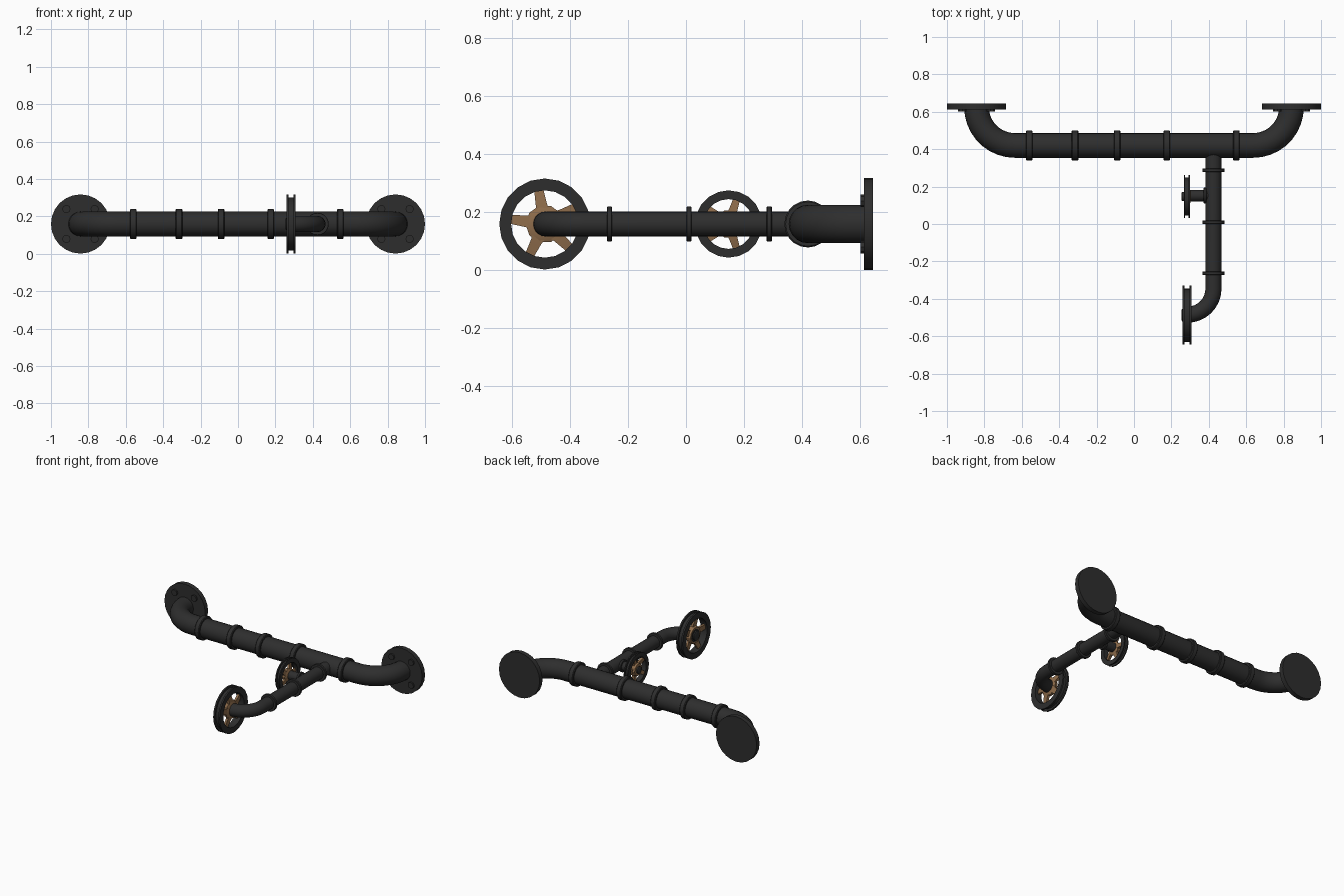
import bpy, bmesh, math
from mathutils import Vector, Matrix

if "Cube" in bpy.data.objects:
    bpy.data.objects.remove(bpy.data.objects["Cube"])

ZC = 0.159          # height of every pipe axis


def material(name, col):
    m = bpy.data.materials.new(name)
    m.diffuse_color = (*col, 1)
    m.use_nodes = True
    m.node_tree.nodes["Principled BSDF"].inputs["Base Color"].default_value = m.diffuse_color
    return m


IRON = material("black_iron", (0.027, 0.027, 0.027))
BRASS = material("aged_brass", (0.27, 0.15, 0.07))


def finish(bm, name, mat):
    bmesh.ops.recalc_face_normals(bm, faces=bm.faces)
    me = bpy.data.meshes.new(name)
    bm.to_mesh(me)
    bm.free()
    me.materials.append(mat)
    me.shade_smooth()
    me.set_sharp_from_angle(angle=math.radians(32))
    ob = bpy.data.objects.new(name, me)
    bpy.context.collection.objects.link(ob)
    return ob


def skin(bm, rings, closed=False):
    n = len(rings[0])
    pairs = list(zip(rings, rings[1:])) + ([(rings[-1], rings[0])] if closed else [])
    for a, b in pairs:
        for i in range(n):
            j = (i + 1) % n
            bm.faces.new((a[i], a[j], b[j], b[i]))
    if not closed:
        bm.faces.new(rings[0])
        bm.faces.new(rings[-1])


def pipe(name, path, radius, sides=20):
    """Sweep a circle along a path lying in the horizontal plane."""
    bm = bmesh.new()
    pts = [Vector((x, y, ZC)) for x, y in path]
    rings = []
    for i, p in enumerate(pts):
        t = (pts[min(i + 1, len(pts) - 1)] - pts[max(i - 1, 0)]).normalized()
        s = t.cross(Vector((0, 0, 1)))
        rings.append([bm.verts.new(p + radius * (s * math.cos(a) + Vector((0, 0, math.sin(a)))))
                      for a in (2 * math.pi * k / sides for k in range(sides))])
    skin(bm, rings)
    return finish(bm, name, IRON)


def lathe(name, profile, centre, axis, sides=20, mat=IRON, closed=False):
    """Turn (offset along axis, radius) points about the x or y axis."""
    bm = bmesh.new()
    rings = []
    for d, r in profile:
        ring = []
        for k in range(sides):
            a = 2 * math.pi * k / sides
            u, w = r * math.cos(a), r * math.sin(a)
            ring.append(bm.verts.new(Vector(centre) + Vector((d, u, w) if axis == 'x' else (u, d, w))))
        rings.append(ring)
    skin(bm, rings, closed)
    return finish(bm, name, mat)


def collar(name, centre, axis, r, half):
    b = half * 0.25
    return lathe(name, [(-half, r - b), (-half + b, r), (half - b, r), (half, r - b)], centre, axis)


def arc(cx, cy, r, a0, a1, n):
    return [(cx + r * math.cos(math.radians(a0 + (a1 - a0) * i / n)),
             cy + r * math.sin(math.radians(a0 + (a1 - a0) * i / n))) for i in range(n + 1)]


# main pipe with an elbow at each end
left = [(-0.842, 0.62)] + arc(-0.637, 0.625, 0.205, 180, 270, 9)
pipe("main_pipe", left + [(-x, y) for x, y in reversed(left)], 0.066)
for i, x in enumerate((-0.56, -0.315, -0.09, 0.175, 0.547)):
    collar(f"main_collar_{i}", (x, 0.42, ZC), 'x', 0.081, 0.018)

# wall flanges and bolts
for side, s in (("left", -1), ("right", 1)):
    x = 0.842 * s
    lathe(f"{side}_flange", [(0.613, 0.158), (0.645, 0.158)], (x, 0, ZC), 'y', 24)
    for k, (dx, dz) in enumerate(((1, 1), (1, -1), (-1, 1), (-1, -1))):
        lathe(f"{side}_bolt_{k}", [(0.602, 0.022), (0.62, 0.022)],
              (x + dx * 0.076, 0, ZC + dz * 0.08), 'y', 8)

# branch pipe with its bend and collars
BX = 0.425
pipe("branch_pipe", [(BX, 0.40), (BX, 0.29)] + arc(0.285, -0.345, 0.14, 0, -90, 8)
     + [(0.265, -0.485)], 0.043)
for i, y in enumerate((0.287, 0.01, -0.264)):
    collar(f"branch_collar_{i}", (BX, y, ZC), 'y', 0.06, 0.009)


def wheel(name, centre, R, phase, half):
    """Grooved rim, dished five-spoke brass centre and an iron hub."""
    inner, groove = R * 0.74, R - 0.014
    lip = half * 0.45
    lathe(f"{name}_rim", [(-half, inner), (-half, R), (-half + lip, R), (-half + lip, groove),
                          (half - lip, groove), (half - lip, R), (half, R), (half, inner)],
          centre, 'x', 20, IRON, True)
    bm = bmesh.new()
    t = 0.008
    for k in range(5):
        rot = Matrix.Rotation(math.radians(phase + 72 * k), 3, 'X')
        rings = []
        for r, w, lift in ((R * 0.1, R * 0.2, 0.009), (R * 0.42, R * 0.125, 0.004), (inner + 0.004, R * 0.1, -0.006)):
            rings.append([bm.verts.new(Vector(centre) + rot @ Vector((d, r, b)))
                          for d, b in ((lift - t, -w), (lift + t, -w), (lift + t, w), (lift - t, w))])
        skin(bm, rings)
    finish(bm, f"{name}_spokes", BRASS)
    lathe(f"{name}_brass_boss", [(-0.016, R * 0.36), (0.010, R * 0.42), (0.018, R * 0.30)],
          centre, 'x', 10, BRASS)
    lathe(f"{name}_hub", [(-0.03, R * 0.15), (-0.026, R * 0.21), (0.02, R * 0.21)], centre, 'x', 12)


wheel("large_wheel", (0.283, -0.487, ZC), 0.157, 100, 0.025)
wheel("small_wheel", (0.283, 0.147, ZC), 0.116, 0, 0.017)

# short axle carrying the small wheel
lathe("small_axle", [(0.285, 0.031), (0.43, 0.031)], (0, 0.152, ZC), 'x', 16)
collar("small_axle_collar", (0.38, 0.152, ZC), 'x', 0.042, 0.008)
